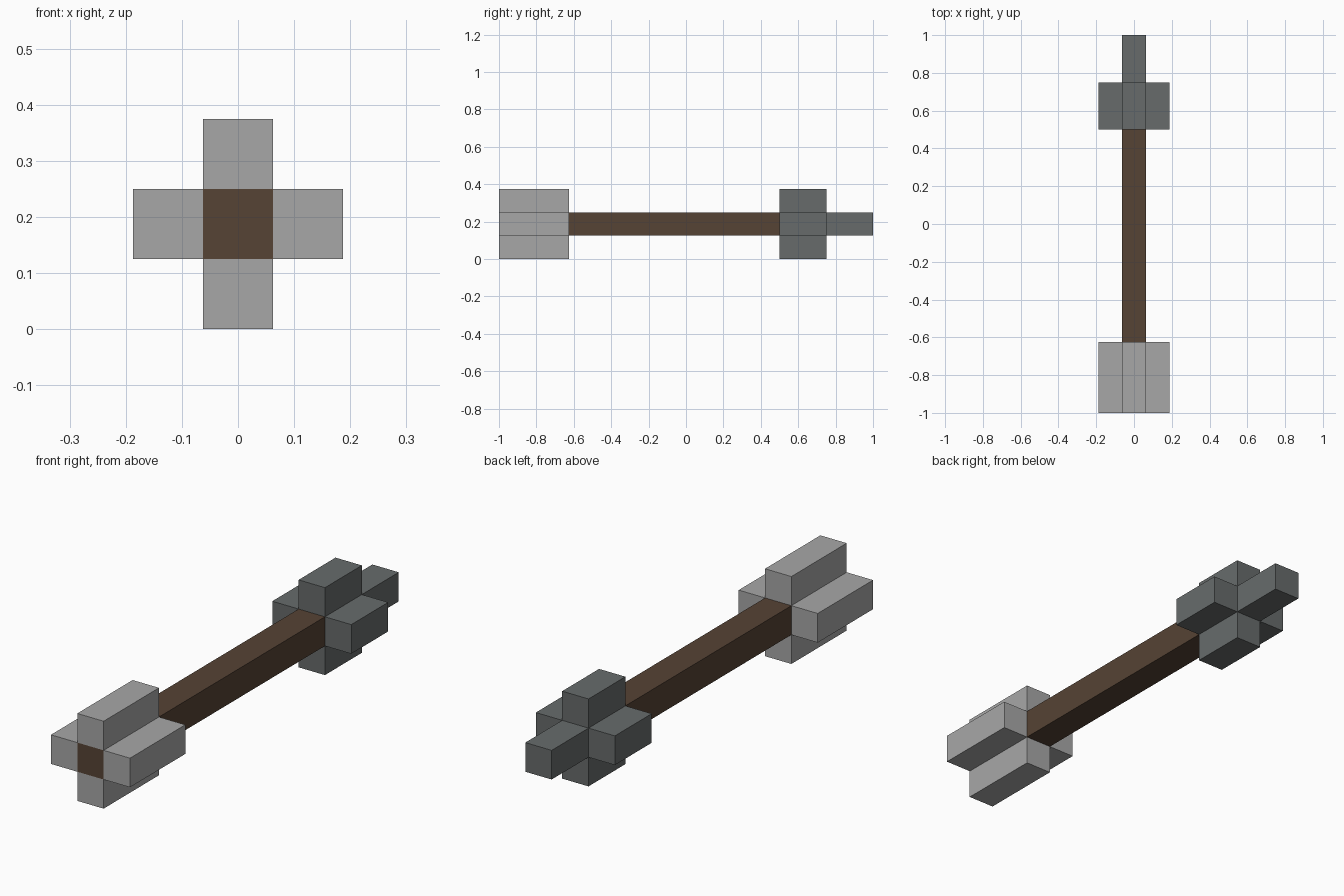
import bpy
import bmesh
from mathutils import Vector

cube = bpy.data.objects.get("Cube")
if cube:
    bpy.data.objects.remove(cube, do_unlink=True)

U = 0.125          # width of the shaft and of every block
AXIS_Z = 1.5 * U   # height of the shaft's centre line


def material(name, rgb):
    mat = bpy.data.materials.new(name)
    mat.use_nodes = True
    mat.diffuse_color = (*rgb, 1)
    bsdf = next(n for n in mat.node_tree.nodes if n.type == 'BSDF_PRINCIPLED')
    bsdf.inputs["Base Color"].default_value = (*rgb, 1)
    bsdf.inputs["Roughness"].default_value = 0.9
    return mat


wood = material("dark brown wood", (0.093, 0.056, 0.035))
feather = material("light grey feather", (0.390, 0.390, 0.390))
stone = material("dark grey stone", (0.136, 0.148, 0.148))


def block(name, y0, y1, mat, x=0.0, dz=0.0):
    """Square bar of width U running from y0 to y1, offset from the axis."""
    bm = bmesh.new()
    bmesh.ops.create_cube(bm, size=1)
    bmesh.ops.scale(bm, vec=Vector((U, y1 - y0, U)), verts=bm.verts)
    mesh = bpy.data.meshes.new(name)
    bm.to_mesh(mesh)
    bm.free()
    mesh.materials.append(mat)
    obj = bpy.data.objects.new(name, mesh)
    obj.location = (x, (y0 + y1) / 2, AXIS_Z + dz)
    bpy.context.collection.objects.link(obj)
    return obj


# Shaft and pointed end
block("shaft", -1.0, 0.5, wood)
block("head_tip", 0.5, 1.0, stone)

# Four fletching fins and four head barbs around the shaft
sides = {"left": (U, 0), "right": (-U, 0), "top": (0, U), "bottom": (0, -U)}
for side, (x, dz) in sides.items():
    block(f"fletching_{side}", -1.0, -0.625, feather, x, dz)
    block(f"head_barb_{side}", 0.5, 0.75, stone, x, dz)
